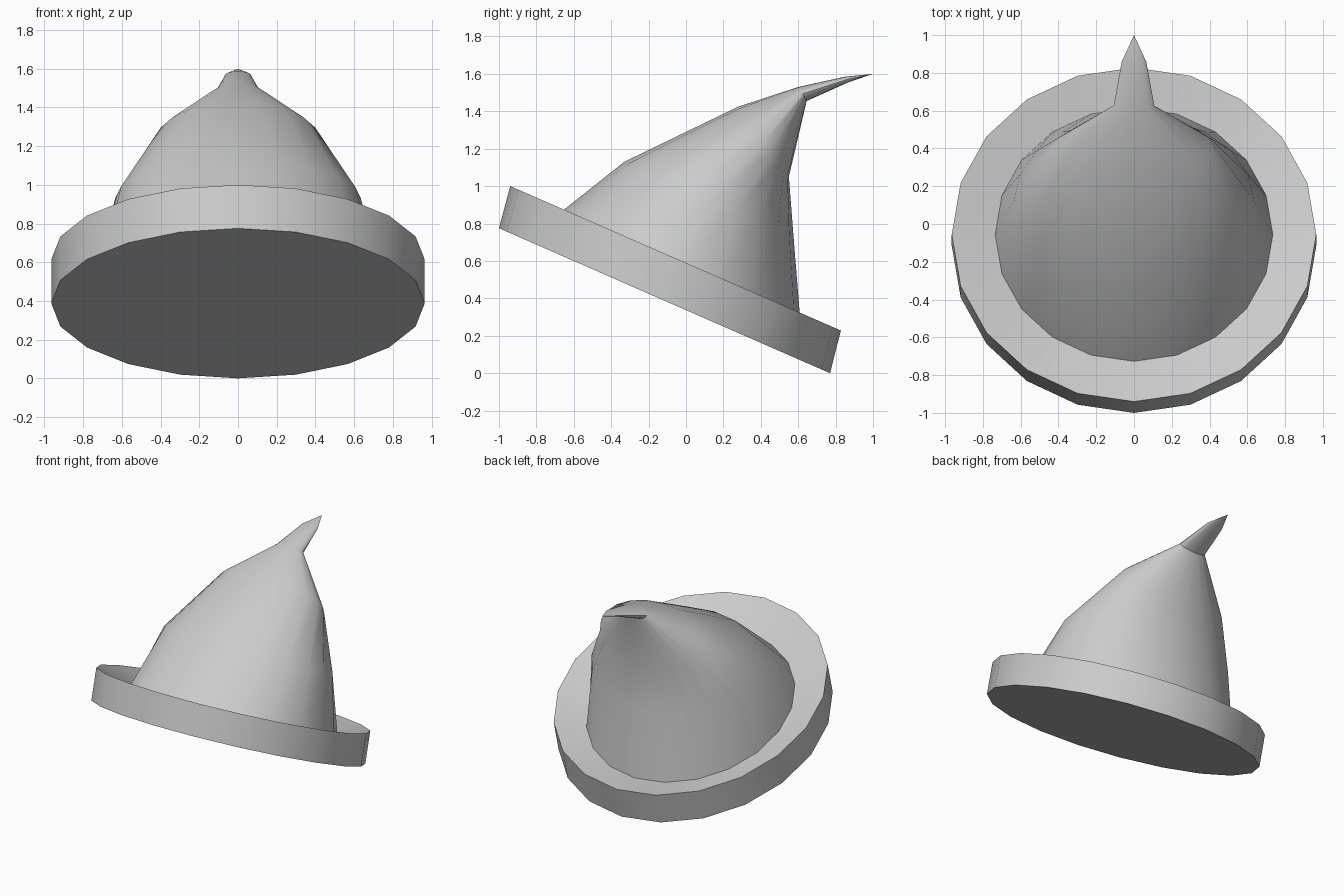
import bpy, bmesh, math

if "Cube" in bpy.data.objects:
    bpy.data.objects.remove(bpy.data.objects["Cube"])

SIDES = 20


def add_ring(bm, front, back, half_width):
    # tilted ellipse, given by its front and back points (y, z) and half width in x
    cy, cz = (front[0] + back[0]) / 2, (front[1] + back[1]) / 2
    dy, dz = front[0] - cy, front[1] - cz
    ring = []
    for i in range(SIDES):
        t = 2 * math.pi * i / SIDES
        c = math.cos(t)
        ring.append(bm.verts.new((half_width * math.sin(t), cy + dy * c, cz + dz * c)))
    return ring


def loft(name, rings, tip=None, cap_start=False):
    bm = bmesh.new()
    loops = [add_ring(bm, *r) for r in rings]
    for a, b in zip(loops, loops[1:]):
        for i in range(SIDES):
            j = (i + 1) % SIDES
            bm.faces.new((a[i], a[j], b[j], b[i]))
    if cap_start:
        bm.faces.new(list(reversed(loops[0])))
    if tip:
        point = bm.verts.new(tip)
        last = loops[-1]
        for i in range(SIDES):
            bm.faces.new((last[i], last[(i + 1) % SIDES], point))
    mesh = bpy.data.meshes.new(name)
    bm.to_mesh(mesh)
    bm.free()
    obj = bpy.data.objects.new(name, mesh)
    bpy.context.collection.objects.link(obj)
    bpy.ops.object.select_all(action='DESELECT')
    obj.select_set(True)
    bpy.context.view_layer.objects.active = obj
    bpy.ops.object.shade_smooth_by_angle(angle=math.radians(35))
    return obj


base = ((-0.727, 0.815), (0.615, 0.233), 0.735)

# brim: flat underside, slanted wall, top dished down to the crown
loft("hat_brim", [
    ((-1.0, 0.775), (0.77, 0.0), 0.965),
    ((-0.94, 1.0), (0.828, 0.228), 0.965),
    base,
], cap_start=True)

# crown: bent cone that sweeps back into a thin pointed tip
loft("hat_crown", [
    base,
    ((-0.33, 1.13), (0.575, 0.73), 0.635),
    ((0.28, 1.425), (0.55, 1.05), 0.42),
    ((0.60, 1.53), (0.645, 1.455), 0.108),
    ((0.85, 1.585), (0.868, 1.555), 0.065),
], tip=(0, 1.0, 1.6))
